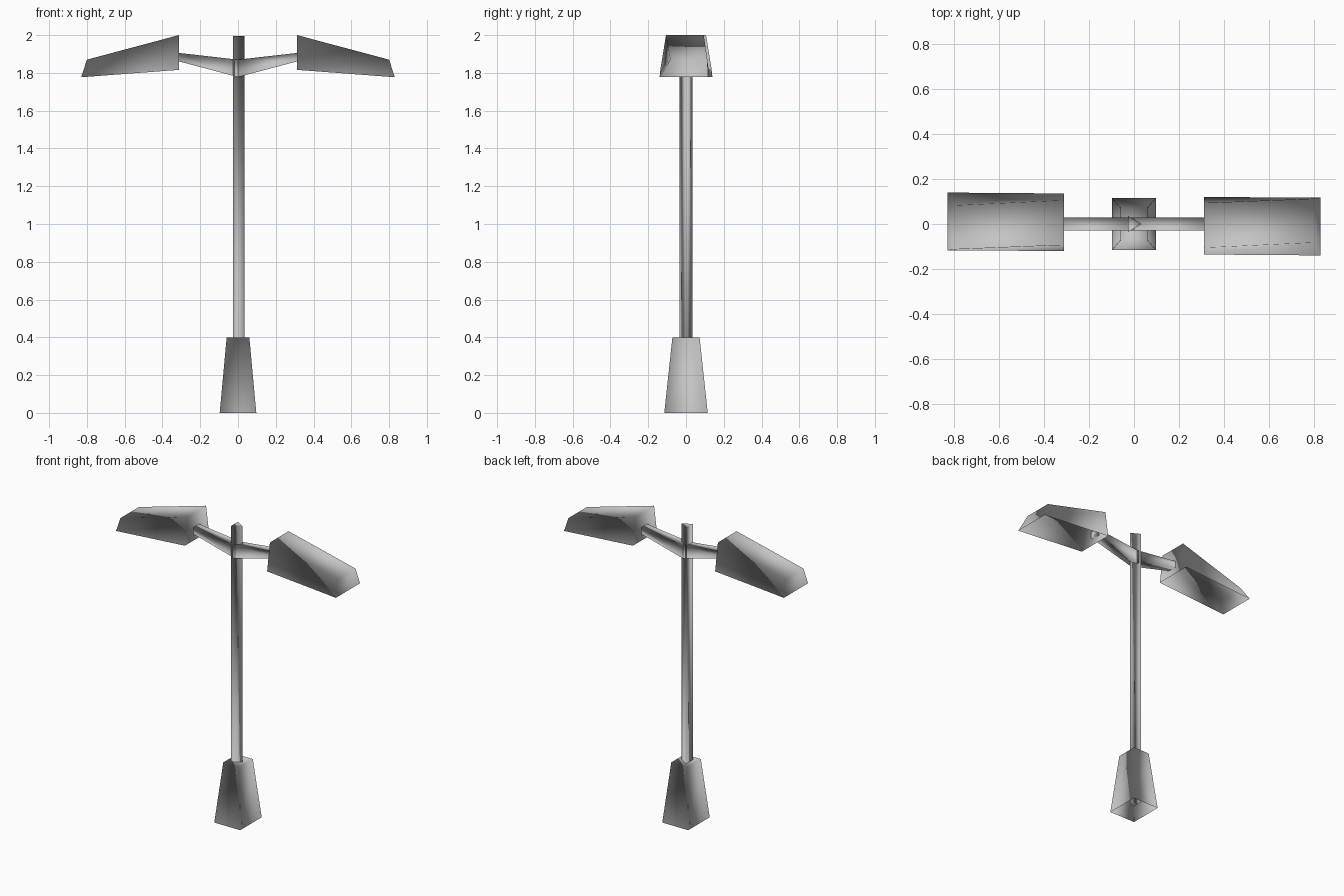
import bpy
import bmesh
from math import pi
from mathutils import Matrix

cube = bpy.data.objects.get("Cube")
if cube:
    bpy.data.objects.remove(cube, do_unlink=True)

grey = bpy.data.materials.new("metal_grey")
grey.use_nodes = True
colour = (0.55, 0.55, 0.55, 1)
grey.diffuse_color = colour
grey.node_tree.nodes["Principled BSDF"].inputs["Base Color"].default_value = colour


def loft(name, start, end, cap_start=True, cap_end=True, turn=0):
    """Join two matching rings with side faces and optional caps."""
    bm = bmesh.new()
    a = [bm.verts.new(p) for p in start]
    b = [bm.verts.new(p) for p in end]
    n = len(a)
    for i in range(n):
        j = (i + 1) % n
        bm.faces.new((a[i], a[j], b[j], b[i]))
    if cap_start:
        bm.faces.new(a[::-1])
    if cap_end:
        bm.faces.new(b)
    bm.transform(Matrix.Rotation(turn, 4, "Z"))
    for f in bm.faces:
        f.smooth = True
    mesh = bpy.data.meshes.new(name)
    bm.to_mesh(mesh)
    bm.free()
    # Soft shading normals, mirrored front to back
    normals = [v.normal.copy() for v in mesh.vertices]
    mesh.normals_split_custom_set_from_vertices([(v.x, -v.y, v.z) for v in normals])
    mesh.materials.append(grey)
    obj = bpy.data.objects.new(name, mesh)
    bpy.context.collection.objects.link(obj)
    return obj


def rect(hx, hy, z):
    return [(-hx, -hy, z), (hx, -hy, z), (hx, hy, z), (-hx, hy, z)]


def upright(x, hy, low, high):
    return [(x, -hy, low), (x, hy, low), (x, hy, high), (x, -hy, high)]


def triangle(z):
    return [(0.034, 0, z), (-0.026, 0.035, z), (-0.026, -0.035, z)]


# Tapered foot, open underneath
loft("foot", rect(0.097, 0.115, 0), rect(0.06, 0.072, 0.4), cap_start=False)

# Three-sided pole
loft("pole", triangle(0.05), triangle(1.995))

# Two arms and hollow lamp hoods, half a turn apart
for side, turn in (("left", 0), ("right", pi)):
    loft(side + "_arm", upright(0, 0.03, 1.778, 1.87),
         upright(0.325, 0.03, 1.864, 1.907), turn=turn)
    rim = [(0.313, -0.136, 1.816), (0.83, -0.14, 1.777),
           (0.83, 0.118, 1.777), (0.313, 0.12, 1.816)]
    crown = [(0.313, -0.106, 2.0), (0.8, -0.083, 1.87),
             (0.8, 0.113, 1.87), (0.313, 0.094, 2.0)]
    loft(side + "_lamp_hood", rim, crown, cap_start=False, turn=turn)
